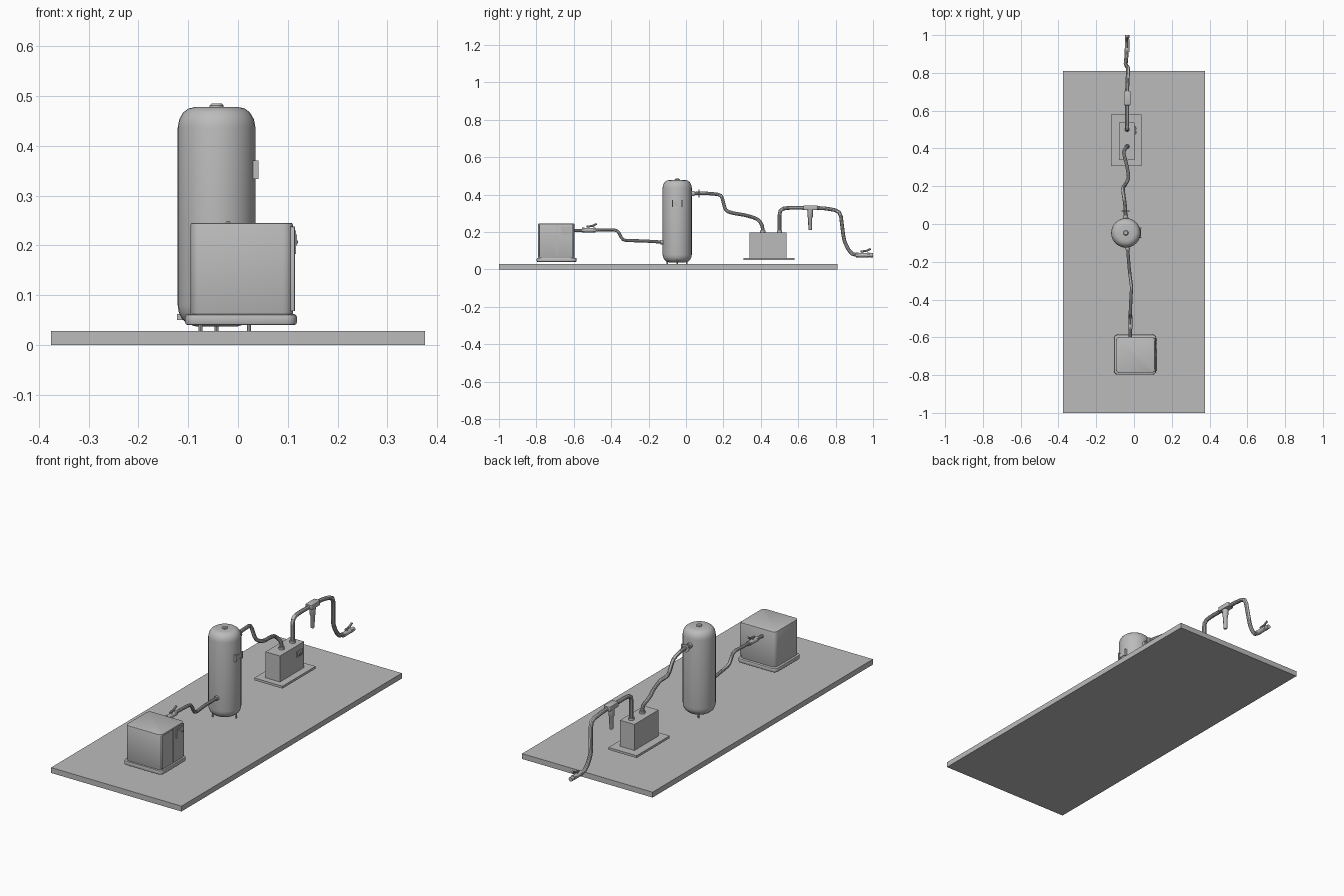
import bpy, bmesh, math
from mathutils import Vector

if "Cube" in bpy.data.objects:
    bpy.data.objects.remove(bpy.data.objects["Cube"])

grey = bpy.data.materials.new("machine grey")
grey.diffuse_color = (0.5, 0.5, 0.5, 1)
grey.use_nodes = True
grey.node_tree.nodes["Principled BSDF"].inputs["Base Color"].default_value = grey.diffuse_color


def finish(ob, name, smooth=True):
    ob.name = name
    ob.data.materials.append(grey)
    if smooth:
        bpy.ops.object.select_all(action='DESELECT')
        ob.select_set(True)
        bpy.context.view_layer.objects.active = ob
        bpy.ops.object.shade_smooth_by_angle(angle=math.radians(35))
    return ob


def from_bm(bm, name, smooth=True):
    me = bpy.data.meshes.new(name)
    bm.normal_update()
    bm.to_mesh(me)
    bm.free()
    ob = bpy.data.objects.new(name, me)
    bpy.context.collection.objects.link(ob)
    return finish(ob, name, smooth)


def box(name, x, y, z, upright=0, bevel=0):
    """Box from ranges; upright rounds the vertical edges, bevel rounds all the others."""
    bm = bmesh.new()
    bmesh.ops.create_cube(bm, size=1)
    for v in bm.verts:
        v.co = Vector([r[0] if c < 0 else r[1] for c, r in zip(v.co, (x, y, z))])
    if upright:
        ed = [e for e in bm.edges if abs(e.verts[0].co.z - e.verts[1].co.z) > 1e-4]
        bmesh.ops.bevel(bm, geom=ed, offset=upright, segments=4, profile=0.5, affect='EDGES')
    if bevel:
        ed = [e for e in bm.edges if abs(e.verts[0].co.z - e.verts[1].co.z) < 1e-5]
        bmesh.ops.bevel(bm, geom=ed, offset=bevel, segments=2, profile=0.5, affect='EDGES')
    return from_bm(bm, name)


def rod(name, a, b, r1, r2=None, seg=16):
    """Cylinder or cone between two points."""
    a, b = Vector(a), Vector(b)
    bm = bmesh.new()
    bmesh.ops.create_cone(bm, cap_ends=True, segments=seg, radius1=r1,
                          radius2=r1 if r2 is None else r2, depth=(b - a).length)
    rot = (b - a).to_track_quat('Z', 'Y')
    for v in bm.verts:
        v.co = rot @ v.co + (a + b) / 2
    return from_bm(bm, name)


def lathe(name, cx, cy, profile, seg=32):
    bm = bmesh.new()
    rings = [[bm.verts.new((cx + r * math.cos(2 * math.pi * i / seg),
                            cy + r * math.sin(2 * math.pi * i / seg), z))
              for i in range(seg)] for r, z in profile]
    for lo, hi in zip(rings, rings[1:]):
        for i in range(seg):
            j = (i + 1) % seg
            bm.faces.new((lo[i], lo[j], hi[j], hi[i]))
    bm.faces.new(rings[0][::-1])
    bm.faces.new(rings[-1])
    return from_bm(bm, name)


def pipe(name, pts, r, round_off=0.022):
    """Bent tube: each corner is replaced by a short arc."""
    pts = [Vector(p) for p in pts]
    path = [pts[0]]
    for p, q, s in zip(pts, pts[1:], pts[2:]):
        a = q + (p - q).normalized() * min(round_off, (p - q).length * 0.45)
        b = q + (s - q).normalized() * min(round_off, (s - q).length * 0.45)
        path += [a, (a + b + 2 * q) / 4, b]
    path.append(pts[-1])
    cu = bpy.data.curves.new(name, 'CURVE')
    cu.dimensions = '3D'
    cu.bevel_depth, cu.bevel_resolution, cu.use_fill_caps = r, 3, True
    sp = cu.splines.new('POLY')
    sp.points.add(len(path) - 1)
    for k, p in zip(sp.points, path):
        k.co = (*p, 1)
    ob = bpy.data.objects.new(name, cu)
    bpy.context.collection.objects.link(ob)
    bpy.ops.object.select_all(action='DESELECT')
    ob.select_set(True)
    bpy.context.view_layer.objects.active = ob
    bpy.ops.object.convert(target='MESH')
    finish(bpy.context.object, name)


def valve(name, x, y, z):
    """Ball valve along y with a lever handle."""
    rod(name + "_body", (x, y - 0.03, z), (x, y + 0.03, z), 0.012)
    for s in (-1, 1):
        rod(name + "_nut", (x, y + s * 0.024, z), (x, y + s * 0.035, z), 0.0135, seg=6)
    rod(name + "_stem", (x, y, z), (x, y, z + 0.022), 0.005)
    rod(name + "_lever", (x, y - 0.012, z + 0.019), (x, y + 0.022, z + 0.023), 0.005, seg=8)
    rod(name + "_grip", (x, y + 0.02, z + 0.022), (x, y + 0.042, z + 0.034), 0.0055, seg=8)


# Ground slab
box("floor_slab", (-0.375, 0.375), (-1, 0.81), (0, 0.028))

# Compressor cabinet
box("compressor_base", (-0.106, 0.118), (-0.798, -0.585), (0.04, 0.062), 0.022, 0.005)
box("compressor_body", (-0.095, 0.110), (-0.79, -0.597), (0.06, 0.245), 0.02, 0.003)
box("compressor_door", (0.105, 0.113), (-0.783, -0.697), (0.068, 0.238), 0, 0.002)
box("compressor_side_panel", (0.105, 0.1125), (-0.685, -0.604), (0.068, 0.238), 0, 0.002)
box("compressor_door_strip", (0.108, 0.1145), (-0.693, -0.688), (0.068, 0.238))
box("compressor_control_panel", (0.11, 0.116), (-0.668, -0.615), (0.183, 0.23))
box("compressor_display", (0.114, 0.118), (-0.66, -0.637), (0.2, 0.222))
for i in range(2):
    yy = -0.629 + i * 0.008
    rod("compressor_button", (0.114, yy, 0.207), (0.12, yy, 0.207), 0.003, seg=10)

# Receiver tank
TX, TY = -0.043, -0.047
lathe("tank_shell", TX, TY, [(0.04, 0.037), (0.058, 0.042), (0.07, 0.053), (0.076, 0.066),
                             (0.078, 0.08), (0.078, 0.437), (0.075, 0.453), (0.067, 0.467),
                             (0.056, 0.475), (0.042, 0.478)])
lathe("tank_top_cap", TX, TY, [(0.014, 0.475), (0.014, 0.481), (0.010, 0.485)], 16)
for k in range(3):
    a = k * 2 * math.pi / 3
    px, py = TX + 0.065 * math.cos(a), TY + 0.06 * math.sin(a)
    rod("tank_foot", (px, py, 0.028), (px, py, 0.065), 0.004, seg=8)
rod("tank_drain", (TX, TY, 0.028), (TX, TY, 0.04), 0.004, seg=8)
box("tank_name_plate", (0.028, 0.038), (-0.068, -0.026), (0.34, 0.362))
for yy in (-0.072, -0.022):
    box("tank_plate_bracket", (0.02, 0.041), (yy - 0.003, yy + 0.003), (0.333, 0.37))

# Dryer
box("dryer_base", (-0.122, 0.04), (0.308, 0.58), (0.05, 0.062))
box("dryer_body", (-0.08, 0.003), (0.34, 0.538), (0.062, 0.197))
box("dryer_control_panel", (0.002, 0.008), (0.475, 0.518), (0.138, 0.168))
for yy in (0.486, 0.506):
    rod("dryer_knob", (0.006, yy, 0.153), (0.014, yy, 0.153), 0.006, seg=12)
for yy in (0.41, 0.5):
    rod("dryer_port", (-0.036, yy, 0.195), (-0.036, yy, 0.208), 0.014)

# Pipe from compressor to tank, with valve
pipe("inlet_pipe", [(-0.02, -0.61, 0.207), (-0.02, -0.47, 0.212), (-0.015, -0.365, 0.212),
                    (-0.012, -0.34, 0.155), (-0.025, -0.24, 0.153), (-0.036, -0.1, 0.145)], 0.0085)
rod("inlet_elbow_collar", (-0.034, -0.135, 0.146), (-0.035, -0.12, 0.146), 0.012)
valve("inlet_valve", -0.02, -0.52, 0.21)

# Pipe from tank to dryer, with flange
pipe("middle_pipe", [(-0.043, 0.01, 0.405), (-0.047, 0.10, 0.408), (-0.06, 0.19, 0.4),
                     (-0.045, 0.21, 0.315), (-0.026, 0.245, 0.302), (-0.04, 0.32, 0.29),
                     (-0.058, 0.385, 0.27), (-0.036, 0.41, 0.235), (-0.036, 0.41, 0.19)], 0.0095)
rod("tank_outlet_flange", (-0.046, 0.066, 0.406), (-0.046, 0.071, 0.406), 0.021)
rod("tank_outlet_collar", (-0.044, 0.025, 0.405), (-0.045, 0.045, 0.406), 0.014)

# Pipe leaving dryer, with filter and end valve
pipe("outlet_pipe", [(-0.036, 0.5, 0.19), (-0.036, 0.5, 0.32), (-0.036, 0.54, 0.33),
                     (-0.036, 0.74, 0.328), (-0.03, 0.825, 0.312), (-0.045, 0.845, 0.15),
                     (-0.04, 0.885, 0.077), (-0.036, 0.998, 0.076)], 0.0105, 0.03)
box("filter_head", (-0.054, -0.018), (0.628, 0.704), (0.318, 0.343), 0.006, 0.003)
lathe("filter_bowl", -0.036, 0.664, [(0.007, 0.21), (0.01, 0.215), (0.011, 0.275), (0.014, 0.28),
                                     (0.016, 0.32)], 16)
valve("outlet_valve", -0.036, 0.945, 0.077)
rod("outlet_end_nut", (-0.036, 0.985, 0.076), (-0.036, 1.0, 0.076), 0.011, seg=12)
